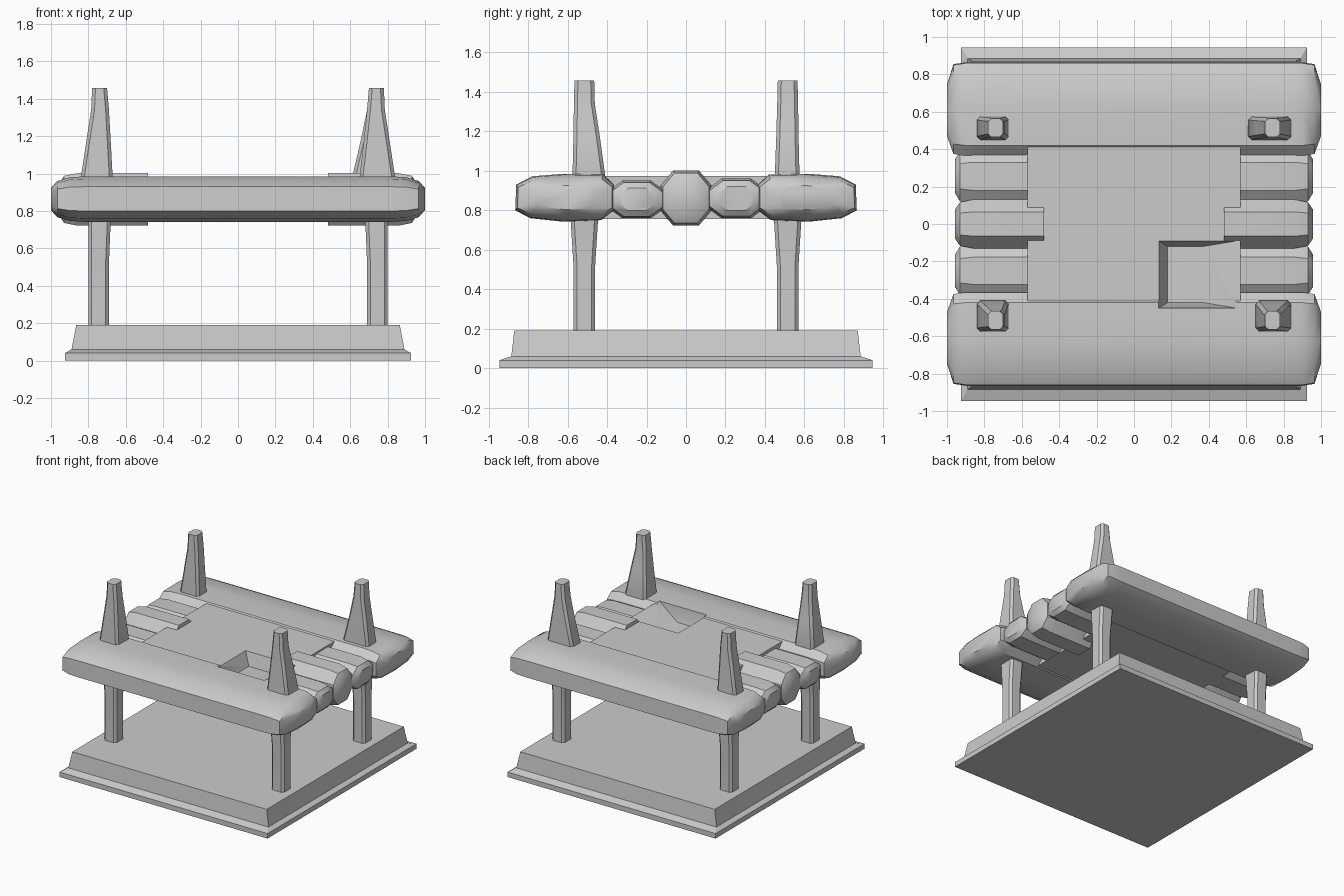
import bpy, bmesh

if "Cube" in bpy.data.objects:
    bpy.data.objects.remove(bpy.data.objects["Cube"])

def loft(name, rings):
    """Closed solid through rings of equal point count."""
    bm = bmesh.new()
    vs = [[bm.verts.new(p) for p in r] for r in rings]
    n = len(vs[0])
    for a, b in zip(vs, vs[1:]):
        for i in range(n):
            bm.faces.new((a[i], a[(i + 1) % n], b[(i + 1) % n], b[i]))
    bm.faces.new(vs[0])
    bm.faces.new(vs[-1])
    bmesh.ops.recalc_face_normals(bm, faces=bm.faces)
    me = bpy.data.meshes.new(name)
    bm.to_mesh(me)
    bm.free()
    ob = bpy.data.objects.new(name, me)
    bpy.context.collection.objects.link(ob)
    return ob

def rect(x0, x1, y0, y1, z):
    return [(x0, y0, z), (x1, y0, z), (x1, y1, z), (x0, y1, z)]

def select(ob):
    bpy.ops.object.select_all(action='DESELECT')
    ob.select_set(True)
    bpy.context.view_layer.objects.active = ob

def boolean(ob, other, op):
    m = ob.modifiers.new(op, 'BOOLEAN')
    m.object, m.operation, m.solver = other, op, 'EXACT'
    select(ob)
    bpy.ops.object.modifier_apply(modifier=m.name)
    bpy.data.objects.remove(other)

def smooth(ob, angle=0.6):
    select(ob)
    bpy.ops.object.shade_smooth_by_angle(angle=angle)

# stepped base
base = loft("base", [rect(-x, x, -y, y, z) for x, y, z in
                     [(.925, .945, 0), (.925, .945, .04), (.89, .885, .06), (.865, .87, .19)]])
smooth(base, 0.4)

# deck: central slab
deck = loft("deck", [rect(-.57, .57, -.45, .45, .757), rect(-.57, .57, -.45, .45, .973)])

# rounded beams along front and back
PROFILE = [(.865, .80), (.86, .93), (.78, .972), (.62, .985), (.42, .982), (.365, .93),
           (.365, .80), (.43, .75), (.62, .742), (.79, .76)]
STATIONS = [(1.0, .55, .50), (.965, .96, .80), (.90, 1, .96), (.82, 1, 1)]
for s in (-1, 1):
    stations = [(-x, a, b) for x, a, b in STATIONS] + STATIONS[::-1]
    rings = [[(x, s * (.6 + (y - .6) * a), .865 + (z - .865) * b) for y, z in PROFILE]
             for x, a, b in stations]
    boolean(deck, loft("beam", rings), 'UNION')

# log ends between the beams at both sides
def log_end(side, yc, hw, zc, hh):
    rings = []
    for x, k in ((.48, 1), (.86, 1), (.93, .9), (.957, .6)):
        w, h = hw * k, hh * k
        rings.append([(side * x, yc + w * a, zc + h * b) for a, b in
                      ((-1, -.45), (-1, .45), (-.5, 1), (.5, 1), (1, .45), (1, -.45), (.5, -1), (-.5, -1))])
    return loft("log", rings)

for side in (-1, 1):
    for yc, hw, zc, hh in ((-.25, .145, .855, .095), (.255, .15, .86, .10), (0, .13, .862, .14)):
        boolean(deck, log_end(side, yc, hw, zc, hh), 'UNION')

# sloped pit sunk in the deck
pit = loft("pit", [rect(.18, .37, -.42, -.12, .87), rect(.13, .55, -.45, -.09, .98),
                   rect(.13, .55, -.45, -.09, 1.1)])
boolean(deck, pit, 'DIFFERENCE')
smooth(deck)

# tapered corner posts; in = flare toward the middle at deck level
def post(name, sx, sy, flare_x, flare_y):
    def ring(xi, xo, yi, yo, z):
        c = .018
        x0, x1, y0, y1 = xi, xo, yi, yo
        pts = [(x0 + c, y0), (x1 - c, y0), (x1, y0 + c), (x1, y1 - c),
               (x1 - c, y1), (x0 + c, y1), (x0, y1 - c), (x0, y0 + c)]
        return [(sx * x, sy * y, z) for x, y in pts]
    fx, fy = flare_x, flare_y
    ob = loft(name, [
        ring(.69, .80, .46, .57, .17),
        ring(.69, .80, .46, .57, .52),
        ring(.68, .80, .445, .585, .76),
        ring(.68 - fx, .84, .455 - fy, .575, .98),
        ring(.685 - fx * .4, .81, .46 - fy * .5, .57, 1.18),
        ring(.69, .785, .462, .568, 1.34),
        ring(.70, .78, .465, .565, 1.458)])
    smooth(ob, 0.7)

post("front_left_post", -1, -1, .01, .045)
post("front_right_post", 1, -1, .03, .045)
post("back_left_post", -1, 1, .01, .005)
post("back_right_post", 1, 1, .07, .005)
